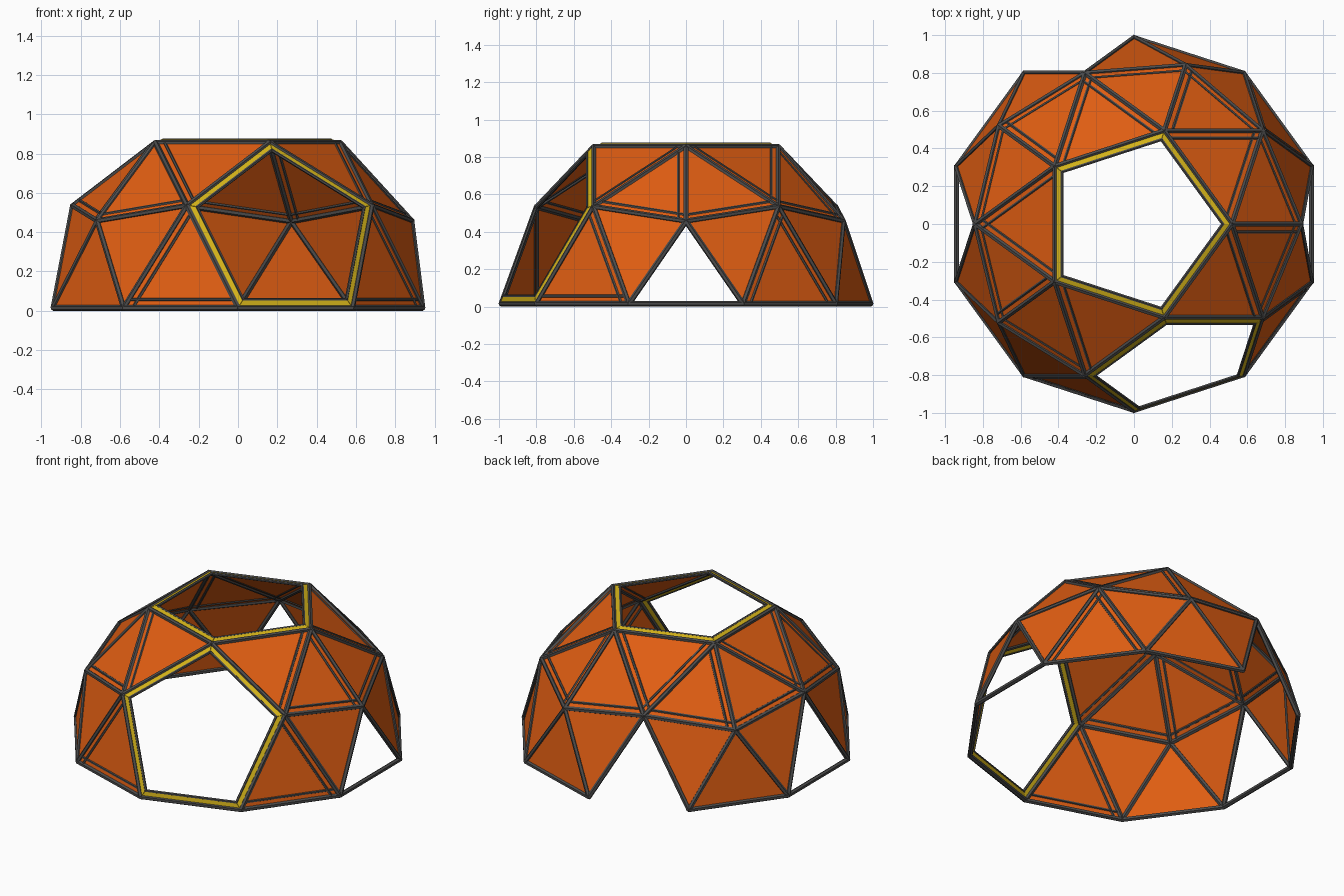
import bpy, bmesh, math
from mathutils import Vector, Matrix

if "Cube" in bpy.data.objects:
    bpy.data.objects.remove(bpy.data.objects["Cube"])

R, ROD, RAIL, BAND = 0.987, 0.015, 0.009, 0.042


def material(name, rgb):
    m = bpy.data.materials.new(name)
    m.diffuse_color = (*rgb, 1)
    m.use_nodes = True
    m.node_tree.nodes["Principled BSDF"].inputs["Base Color"].default_value = m.diffuse_color
    return m


ORANGE = material("orange panel", (0.74, 0.11, 0.006))
YELLOW = material("yellow trim", (0.66, 0.45, 0.01))
DARK = material("dark metal", (0.07, 0.07, 0.07))

# Hub rings of a two-frequency dome: (radius, height) on the unit sphere
RINGS = {"P": (0.5257, 0.8507), "M": (0.8507, 0.5257), "V": (0.8944, 0.4472), "B": (1, 0)}


def hub(key):
    r, z = RINGS[key[0]]
    a = math.radians(key[1])
    return Vector((R * r * math.cos(a), R * r * math.sin(a), R * z + ROD))


def key(ring, angle):
    return (ring, angle % 360)


def make(name, bm, mat):
    bmesh.ops.recalc_face_normals(bm, faces=bm.faces)
    me = bpy.data.meshes.new(name)
    bm.to_mesh(me)
    bm.free()
    me.materials.append(mat)
    ob = bpy.data.objects.new(name, me)
    bpy.context.collection.objects.link(ob)
    return ob


def rod(bm, a, b, radius):
    d = b - a
    q = d.to_track_quat('Z', 'Y').to_matrix().to_4x4()
    bmesh.ops.create_cone(bm, cap_ends=True, segments=6, radius1=radius, radius2=radius,
                          depth=d.length + 0.008, matrix=Matrix.Translation((a + b) / 2) @ q)


def plate(bm, pts, thick):
    # Thin slab centred on its plane
    n = (pts[1] - pts[0]).cross(pts[2] - pts[0]).normalized() * thick / 2
    top = [bm.verts.new(p + n) for p in pts]
    low = [bm.verts.new(p - n) for p in pts]
    bm.faces.new(top)
    bm.faces.new(low[::-1])
    for i in range(len(pts)):
        j = (i + 1) % len(pts)
        bm.faces.new((top[i], low[i], low[j], top[j]))


def inset(a, b, c):
    # Edge a-b moved towards c by the trim width
    t = BAND / ((c - a).cross(b - a).length / (b - a).length)
    return a + (c - a) * t, b + (c - b) * t


# All triangles of the dome, and the rails that run beside an edge
faces, rails = [], []
for k in range(5):
    a = 72 * k
    v, p, q = key("V", a), key("P", a), key("P", a + 72)
    m, n = key("M", a + 36), key("M", a - 36)
    b, c, d = key("B", a + 18), key("B", a - 18), key("B", a + 54)
    faces += [(v, p, m), (v, n, p), (v, m, b), (v, c, n), (v, b, c), (p, q, m), (m, d, b)]
    rails += [(p, m, q), (q, m, p), (v, p, n), (v, m, p), (v, n, p)]
    if a != 72:
        rails += [(m, d, b), (m, b, d)]
    if a in (216, 288):
        rails.append((b, d, m))

# Openings: front pentagon doorway and three single triangles
door = key("V", -72)
gaps = [{key("V", 0), key("B", 18), key("B", -18)},
        {key("M", 180), key("B", 162), key("B", 198)},
        {key("M", 108), key("B", 90), key("B", 126)}]
kept = [f for f in faces if door not in f and set(f) not in gaps]

# Orange panels
bm = bmesh.new()
for f in kept:
    plate(bm, [hub(x) for x in f], 0.006)
make("dome_panels", bm, ORANGE)

# Dark struts on every edge
edges = {frozenset((f[i], f[i - 1])) for f in faces for i in range(3)}
no_strut = frozenset((key("B", 90), key("B", 126)))
bm = bmesh.new()
for e in sorted(sorted(e) for e in edges):
    if door not in e and frozenset(e) != no_strut:
        rod(bm, hub(e[0]), hub(e[1]), ROD)
make("struts", bm, DARK)

# Yellow trim bands round the top opening and the doorway
top = Vector((0, 0, R + ROD))
trims = [(hub(("P", 72 * k)), hub(key("P", 72 * k + 72)), top) for k in range(5)]
for f in faces:
    if door in f:
        a, b = [x for x in f if x != door]
        trims.append((hub(a), hub(b), hub(door)))
bands, bm = bmesh.new(), bmesh.new()
for a, b, c in trims:
    i, j = inset(a, b, c)
    plate(bands, [a, b, j, i], 0.012)
    rod(bm, i, j, RAIL)
make("opening_trim", bands, YELLOW)
make("opening_rails", bm, DARK)

# Second rails lying on the panels
bm = bmesh.new()
door_edges = {frozenset(x for x in f if x != door) for f in faces if door in f}
for a, b, c in rails:
    panel_there = any({a, b, c} == set(f) for f in kept)
    if panel_there and frozenset((a, b)) not in door_edges:
        rod(bm, *inset(hub(a), hub(b), hub(c)), RAIL)
make("panel_rails", bm, DARK)
